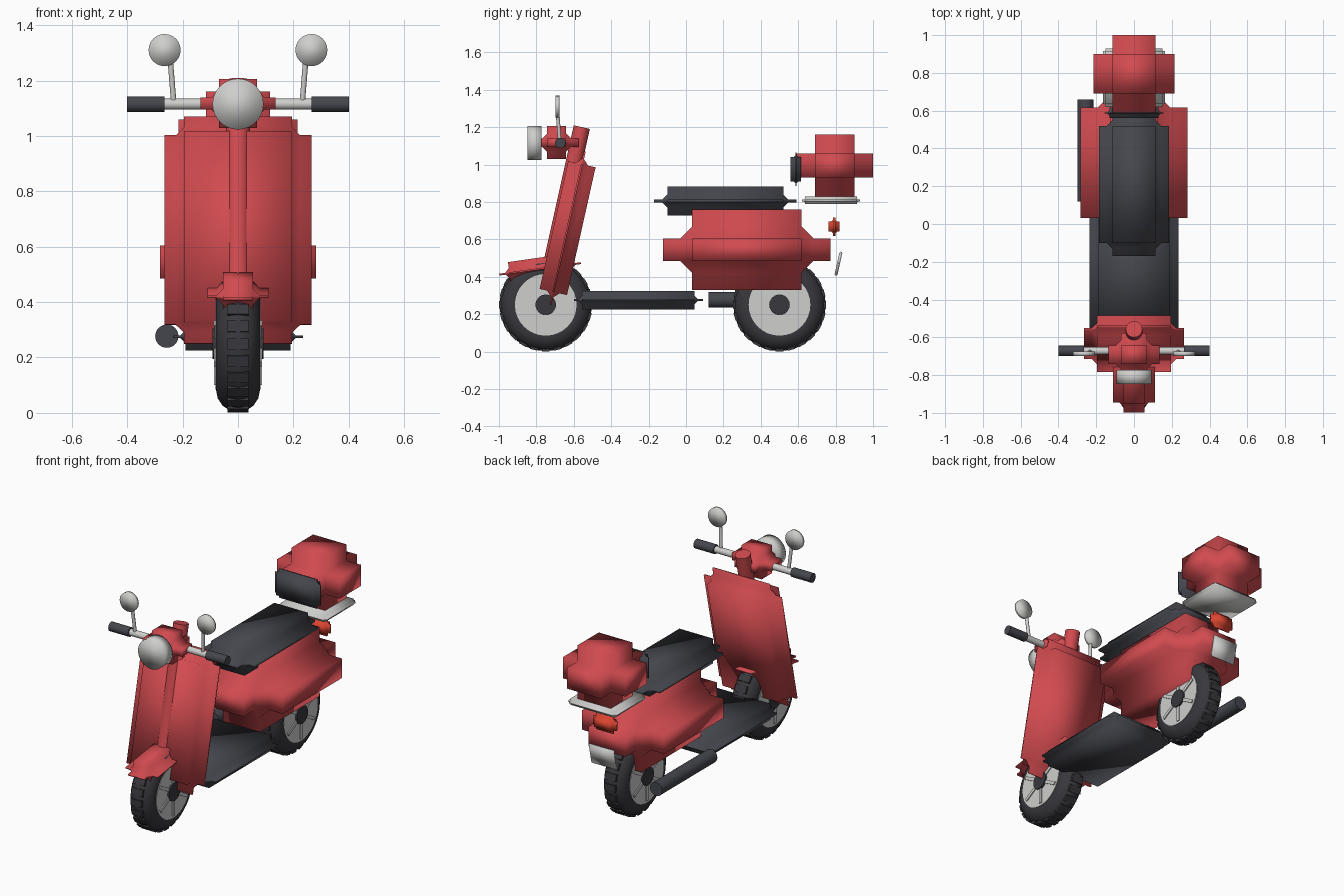
import bpy, bmesh, math
from mathutils import Vector, Matrix

if "Cube" in bpy.data.objects:
    bpy.data.objects.remove(bpy.data.objects["Cube"], do_unlink=True)


def material(name, rgb):
    m = bpy.data.materials.new(name)
    m.use_nodes = True
    m.diffuse_color = (*rgb, 1)
    m.node_tree.nodes["Principled BSDF"].inputs["Base Color"].default_value = (*rgb, 1)
    return m


RED = material("red_paint", (0.64, 0.07, 0.08))
DARK = material("dark_vinyl", (0.06, 0.062, 0.075))
TYRE = material("tyre_rubber", (0.04, 0.04, 0.047))
SILVER = material("silver_metal", (0.62, 0.62, 0.61))
LAMP = material("tail_lamp_red", (0.72, 0.06, 0.03))
RAKE = -0.22  # lean of the steering parts


def finish(bm, name, mat, sharp=None):
    """Store the mesh; smooth everything, or keep edges above an angle sharp."""
    mesh = bpy.data.meshes.new(name)
    for f in bm.faces:
        f.smooth = True
    bm.to_mesh(mesh)
    bm.free()
    mesh.materials.append(mat)
    ob = bpy.data.objects.new(name, mesh)
    bpy.context.collection.objects.link(ob)
    if sharp:
        bpy.ops.object.select_all(action='DESELECT')
        ob.select_set(True)
        bpy.context.view_layer.objects.active = ob
        bpy.ops.object.shade_smooth_by_angle(angle=math.radians(sharp))
    return ob


def stepped_box(name, mat, centre, half, step, segments=3, tilt=0):
    """Box whose edges are cut inward into steps."""
    bm = bmesh.new()
    bmesh.ops.create_cube(bm, size=2)
    bmesh.ops.scale(bm, vec=half, verts=bm.verts)
    bmesh.ops.bevel(bm, geom=bm.edges[:], offset=step, offset_type='OFFSET',
                    segments=segments, profile=0.0, affect='EDGES')
    bm.transform(Matrix.Translation(centre) @ Matrix.Rotation(tilt, 4, 'X'))
    return finish(bm, name, mat)


def rod(name, mat, a, b, radius, sides=24, sharp=35):
    """Cylinder between two points."""
    a, b = Vector(a), Vector(b)
    bm = bmesh.new()
    bmesh.ops.create_cone(bm, cap_ends=True, segments=sides, radius1=radius,
                          radius2=radius, depth=(b - a).length)
    turn = (b - a).to_track_quat('Z', 'Y').to_matrix().to_4x4()
    bm.transform(Matrix.Translation((a + b) / 2) @ turn)
    return finish(bm, name, mat, sharp)


def around(bm, count, size, offset):
    """Repeat a small block around the x axis."""
    for i in range(count):
        spin = Matrix.Rotation(2 * math.pi * i / count, 4, 'X')
        bmesh.ops.create_cube(bm, size=1, matrix=spin @ Matrix.Translation(offset)
                              @ Matrix.Diagonal((*size, 1)))


def wheel(name, y):
    z = 0.25
    place = Matrix.Translation((0, y, z))
    # Tyre with raised tread blocks
    bpy.ops.mesh.primitive_torus_add(location=(0, y, z), rotation=(0, math.pi / 2, 0),
                                     major_segments=32, minor_segments=16,
                                     major_radius=0.168, minor_radius=0.079)
    tyre = bpy.context.object
    tyre.name = name + "_tyre"
    tyre.data.materials.append(TYRE)
    bpy.ops.object.shade_smooth()
    bm = bmesh.new()
    around(bm, 24, (0.076, 0.042, 0.024), (0, 0, 0.237))
    bm.transform(place)
    finish(bm, name + "_tread", TYRE, 35)
    # Rim, spokes and hub
    rod(name + "_rim", SILVER, (-0.081, y, z), (0.081, y, z), 0.165, 32)
    bm = bmesh.new()
    around(bm, 6, (0.174, 0.02, 0.1), (0, 0, 0.1))
    bm.transform(place)
    finish(bm, name + "_spokes", SILVER, 35)
    rod(name + "_hub", TYRE, (-0.092, y, z), (0.092, y, z), 0.055)


wheel("front_wheel", -0.75)
wheel("rear_wheel", 0.5)

# Front bodywork
stepped_box("front_fender", RED, (0, -0.78, 0.442), (0.11, 0.22, 0.06), 0.055, tilt=0.14)
stepped_box("leg_shield", RED, (0, -0.633, 0.66), (0.265, 0.075, 0.42), 0.07, tilt=RAKE)
rod("steering_column", RED, (0, -0.735, 0.4), (0, -0.557, 1.2), 0.044)

# Floor, rear body and seat
stepped_box("floorboard", DARK, (0, -0.255, 0.275), (0.235, 0.345, 0.05), 0.045)
stepped_box("rear_body", RED, (0, 0.325, 0.545), (0.282, 0.447, 0.215), 0.155)
stepped_box("seat", DARK, (0, 0.21, 0.805), (0.185, 0.38, 0.077), 0.07)
rod("exhaust", DARK, (-0.257, 0.12, 0.277), (-0.257, 0.66, 0.277), 0.042)

# Rack, storage case and backrest
stepped_box("rear_rack", SILVER, (0, 0.775, 0.808), (0.165, 0.155, 0.02), 0.015)
stepped_box("storage_case", RED, (0, 0.795, 0.995), (0.215, 0.205, 0.165), 0.1, segments=2)
stepped_box("backrest", DARK, (0, 0.588, 0.975), (0.155, 0.028, 0.09), 0.025)

# Tail lamp and plate
stepped_box("tail_lamp", LAMP, (0, 0.792, 0.668), (0.08, 0.029, 0.05), 0.023)
stepped_box("rear_plate", SILVER, (0, 0.815, 0.47), (0.085, 0.008, 0.065), 0.004, tilt=RAKE)

# Handlebar head and headlamp
stepped_box("handlebar_head", RED, (0, -0.692, 1.117), (0.135, 0.116, 0.088), 0.066)
rod("headlamp", SILVER, (0, -0.848, 1.115), (0, -0.772, 1.115), 0.092, 32, None)
rod("handlebar", SILVER, (-0.39, -0.672, 1.115), (0.39, -0.672, 1.115), 0.02)

# Grips and mirrors on both sides
for side, s in (("left", 1), ("right", -1)):
    rod(side + "_grip", DARK, (s * 0.265, -0.672, 1.115), (s * 0.4, -0.672, 1.115), 0.028)
    rod(side + "_mirror_stalk", SILVER, (s * 0.232, -0.675, 1.12),
        (s * 0.245, -0.687, 1.28), 0.01, 12)
    rod(side + "_mirror", SILVER, (s * 0.265, -0.698, 1.31),
        (s * 0.265, -0.676, 1.31), 0.058, 24, None)
